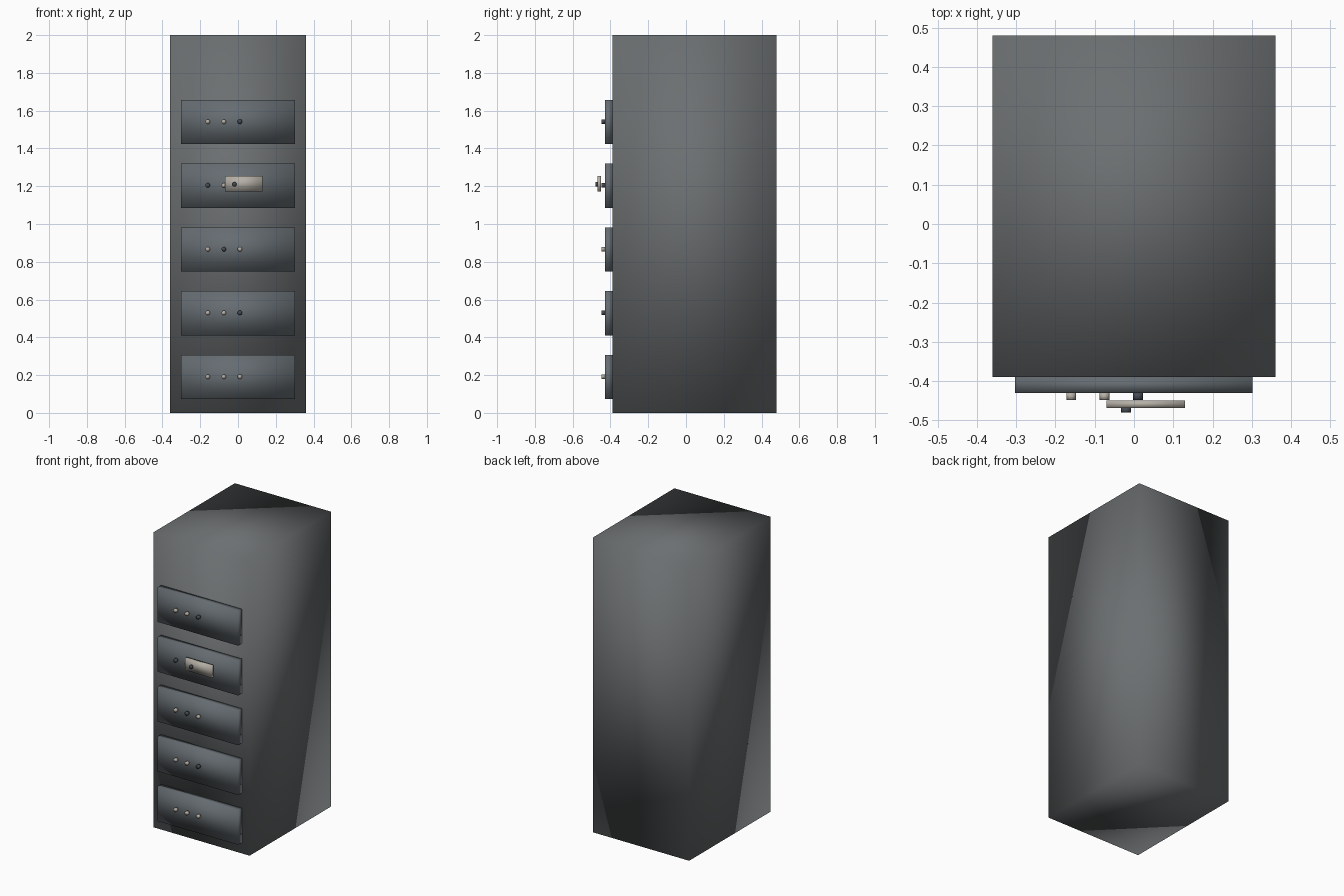
import bpy
from math import pi

cube = bpy.data.objects.get("Cube")
if cube:
    bpy.data.objects.remove(cube, do_unlink=True)


def material(name, rgb):
    mat = bpy.data.materials.new(name)
    mat.use_nodes = True
    colour = (*rgb, 1)
    mat.diffuse_color = colour
    mat.node_tree.nodes["Principled BSDF"].inputs["Base Color"].default_value = colour
    return mat


CABINET = material("cabinet grey", (0.15, 0.16, 0.165))
DRAWER = material("drawer blue grey", (0.13, 0.15, 0.165))
PALE = material("pale metal", (0.46, 0.43, 0.38))
DARK = material("dark metal", (0.06, 0.07, 0.085))


def finish(name, mat):
    obj = bpy.context.object
    obj.name = name
    obj.data.materials.append(mat)
    bpy.ops.object.transform_apply(location=False, rotation=True, scale=True)
    bpy.ops.object.shade_smooth()
    return obj


def box(name, x, y, z, mat):
    spans = (x, y, z)
    bpy.ops.mesh.primitive_cube_add(size=1, location=[(a + b) / 2 for a, b in spans])
    bpy.context.object.scale = [b - a for a, b in spans]
    return finish(name, mat)


def knob(name, x, z, front, back, mat):
    bpy.ops.mesh.primitive_cylinder_add(
        vertices=16, radius=0.0125, depth=back - front,
        location=(x, (front + back) / 2, z), rotation=(pi / 2, 0, 0))
    return finish(name, mat)


# Cabinet body
box("cabinet_body", (-0.36, 0.36), (-0.39, 0.48), (0, 2), CABINET)

# Drawers, bottom to top, each with three knobs
knob_colours = [
    (PALE, PALE, PALE),
    (PALE, PALE, DARK),
    (PALE, DARK, PALE),
    (DARK, PALE, DARK),
    (PALE, PALE, DARK),
]
for row, colours in enumerate(knob_colours):
    z = 0.19 + row * 0.3375
    box(f"drawer_{row + 1}", (-0.303, 0.302), (-0.43, -0.39),
        (z - 0.117, z + 0.117), DRAWER)
    for col, mat in enumerate(colours):
        knob(f"knob_{row + 1}_{col + 1}", -0.16 + col * 0.085, z + 0.002,
             -0.448, -0.43, mat)

# Label plate held in front of the fourth drawer
box("label_plate", (-0.07, 0.13), (-0.468, -0.45), (1.173, 1.255), PALE)
knob("plate_knob", -0.02, 1.21, -0.48, -0.468, DARK)
